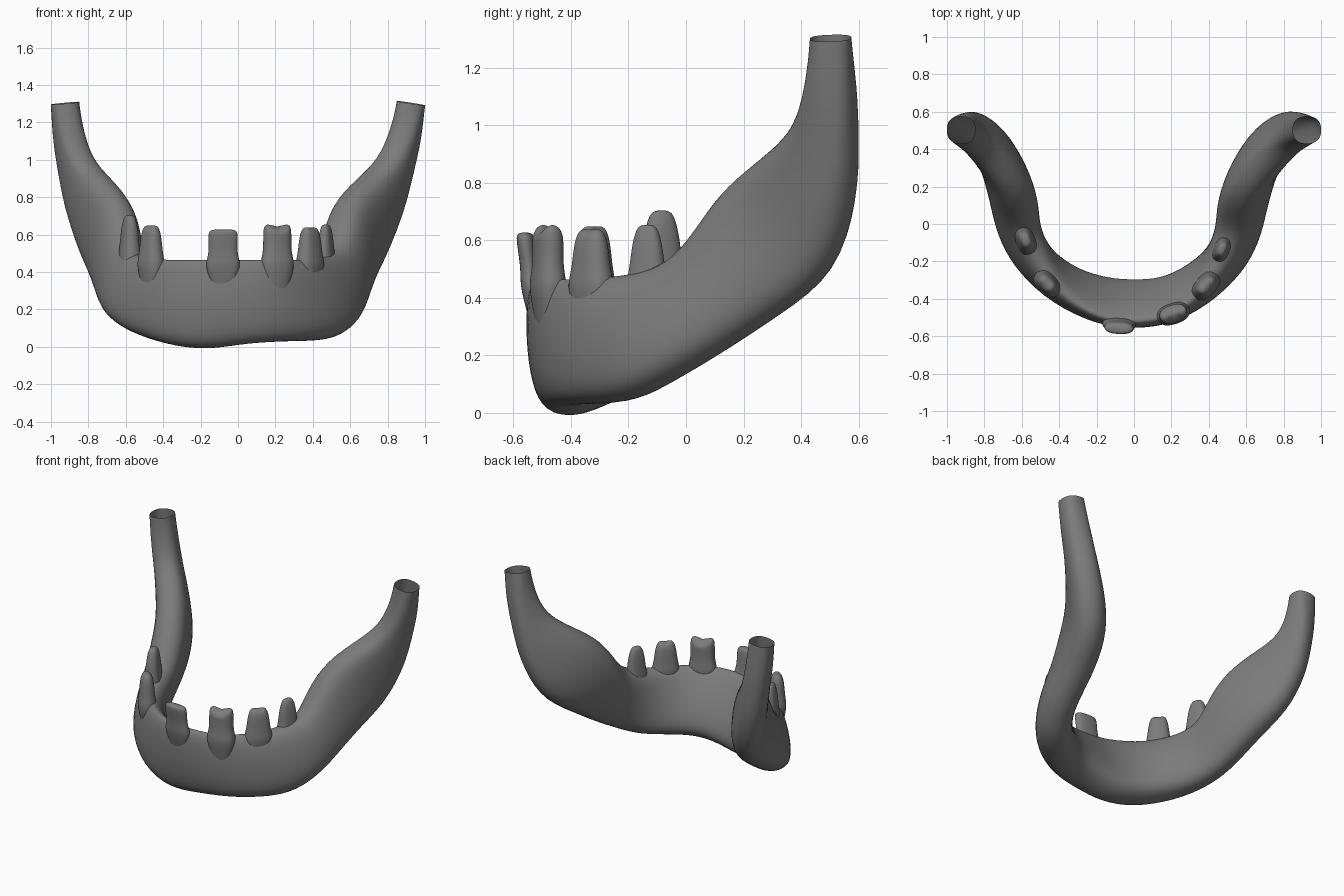
import bpy
import bmesh
from math import sin, cos, pi, radians
from mathutils import Vector

cube = bpy.data.objects.get("Cube")
if cube:
    bpy.data.objects.remove(cube, do_unlink=True)

bone_grey = bpy.data.materials.new("bone_grey")
bone_grey.use_nodes = True
colour = (0.2, 0.2, 0.2, 1)
bone_grey.diffuse_color = colour
for node in bone_grey.node_tree.nodes:
    if node.type == "BSDF_PRINCIPLED":
        node.inputs["Base Color"].default_value = colour


def loft(name, rings, cap_end=False):
    """Skin a list of equal rings, then round it off with subdivision."""
    bm = bmesh.new()
    loops = [[bm.verts.new(p) for p in ring] for ring in rings]
    count = len(loops[0])
    for lower, upper in zip(loops, loops[1:]):
        for i in range(count):
            j = (i + 1) % count
            bm.faces.new((lower[i], lower[j], upper[j], upper[i]))
    if cap_end:
        bm.faces.new(loops[-1])
    bmesh.ops.recalc_face_normals(bm, faces=bm.faces[:])
    for face in bm.faces:
        face.smooth = True
    mesh = bpy.data.meshes.new(name)
    bm.to_mesh(mesh)
    bm.free()
    mesh.materials.append(bone_grey)
    obj = bpy.data.objects.new(name, mesh)
    bpy.context.collection.objects.link(obj)
    rounding = obj.modifiers.new("rounding", "SUBSURF")
    rounding.levels = rounding.render_levels = 2
    return obj


def soft(value, power=0.78):
    """Signed power, for slightly squared ovals."""
    return (abs(value) ** power) * (1 if value >= 0 else -1)


# Jaw: upper edge, lower edge, half thickness, narrowing towards the upper
# edge, and the right side's outward shift and change of lower height
half = [
    ((.925, .43, 1.30), (.925, .575, 1.305), .077, 0, 0, 0),
    ((.875, .42, 1.15), (.925, .59, 1.13), .085, 0, .01, 0),
    ((.80, .39, 1.0), (.89, .59, .93), .092, 0, .025, 0),
    ((.69, .30, .91), (.85, .58, .73), .108, 0, .035, 0),
    ((.59, .18, .82), (.745, .515, .475), .122, 0, .05, 0),
    ((.54, .09, .715), (.67, .32, .34), .13, 0, .055, 0),
    ((.51, .02, .595), (.635, .10, .20), .12, 0, .06, 0),
    ((.50, -.07, .505), (.60, -.05, .115), .113, .1, .055, .02),
    ((.45, -.22, .475), (.505, -.19, .035), .112, .25, .045, .035),
    ((.36, -.37, .465), (.32, -.32, .03), .108, .5, .04, -.02),
    ((.20, -.505, .465), (.16, -.375, .035), .104, .62, 0, -.048),
    ((0, -.53, .465), (0, -.385, .02), .106, .62, 0, 0),
]
sections = [(Vector(a), Vector(b), w, taper) for a, b, w, taper, _, _ in half]
for a, b, w, taper, shift, drop in reversed(half[:-1]):
    sections.append((Vector((-a[0] - shift, a[1], a[2])),
                     Vector((-b[0] - shift, b[1], b[2] + drop)),
                     w - shift * 0.15, taper))

middles = [(s[0] + s[1]) / 2 for s in sections]
jaw_rings = []
for i, (a, b, w, taper) in enumerate(sections):
    along = middles[min(i + 1, len(middles) - 1)] - middles[max(i - 1, 0)]
    across = (a - b).cross(along).normalized()
    ring = []
    for k in range(12):
        t = 2 * pi * k / 12
        width = w * (1 - taper * cos(t)) * soft(sin(t))
        ring.append(middles[i] + 1.03 * ((a - b) / 2 * soft(cos(t))
                                         + across * width))
    jaw_rings.append(ring)
loft("jaw_bone", jaw_rings)


def tooth(name, x, y, top, width, depth, yaw, notch, tip, lean=0):
    """Buried root and a crown that is square for a wide tip, domed for a narrow one."""
    base = 0.43
    turn = radians(yaw)
    rings = []
    for level, size in ((-.5, .8), (0, 1.25), (.2, 1.12), (.4, 1),
                        (.7, .7 + .37 * tip), (.92, .25 + .87 * tip),
                        (1, tip * .85)):
        ring = []
        for k in range(10):
            t = 2 * pi * k / 10
            u = width / 2 * size * soft(cos(t))
            v = depth / 2 * size * soft(sin(t))
            dip = notch * (1 - abs(cos(t))) if level > 0.9 else 0
            ring.append(Vector((x + u * cos(turn) - v * sin(turn),
                                y + u * sin(turn) + v * cos(turn) - lean * level,
                                base + (top - base) * level - dip)))
        rings.append(ring)
    loft(name, rings, cap_end=True)


# Teeth, from the right end of the arch to the left
tooth("right_back_tooth", -.58, -.085, .705, .15, .10, -70, 0, .45)
tooth("right_side_tooth", -.465, -.32, .655, .145, .10, -48, .02, .55)
tooth("front_tooth", -.08, -.535, .63, .16, .065, -3, .005, .9, .025)
tooth("left_front_tooth", .21, -.48, .665, .16, .10, 18, .06, .85)
tooth("left_side_tooth", .385, -.33, .645, .155, .10, 48, .02, .55)
tooth("left_back_tooth", .47, -.135, .655, .13, .08, 68, 0, .45)
